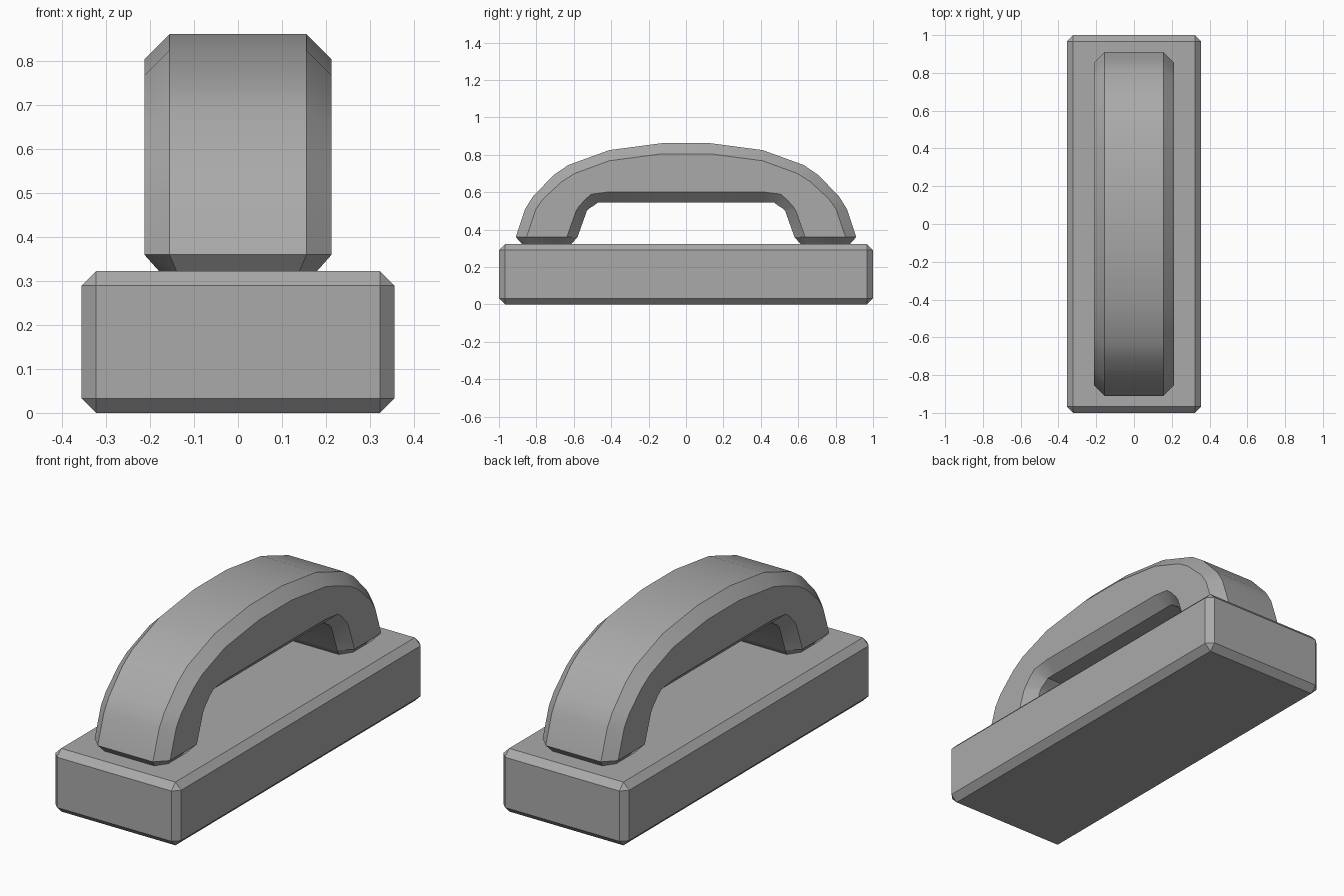
import bpy
import bmesh
from mathutils import Vector
from math import radians

cube = bpy.data.objects.get("Cube")
if cube:
    bpy.data.objects.remove(cube, do_unlink=True)

# Single grey material
grey = bpy.data.materials.new("plain grey")
grey.use_nodes = True
colour = (0.4, 0.4, 0.4, 1)
grey.diffuse_color = colour
grey.node_tree.nodes["Principled BSDF"].inputs["Base Color"].default_value = colour


def finish(name, bm):
    bmesh.ops.recalc_face_normals(bm, faces=bm.faces)
    mesh = bpy.data.meshes.new(name)
    bm.to_mesh(mesh)
    bm.free()
    mesh.materials.append(grey)
    obj = bpy.data.objects.new(name, mesh)
    bpy.context.collection.objects.link(obj)
    return obj


# Base block with chamfered edges
bm = bmesh.new()
bmesh.ops.create_cube(bm, size=1)
for v in bm.verts:
    v.co = (v.co.x * 0.712, v.co.y * 2, (v.co.z + 0.5) * 0.323)
bmesh.ops.bevel(bm, geom=bm.edges[:], offset=0.033, offset_type='OFFSET',
                segments=1, profile=0.5, affect='EDGES')
finish("base_block", bm)

# Handle: octagonal section swept over an arch (outer y, z, inner y, z)
CHAMFER = 0.057
half = [
    (0.91, 0.36, 0.58, 0.36),
    (0.86, 0.51, 0.53, 0.50),
    (0.82, 0.575, 0.515, 0.515),
    (0.71, 0.69, 0.49, 0.53),
    (0.63, 0.745, 0.47, 0.545),
    (0.41, 0.825, 0.41, 0.545),
    (0.13, 0.862, 0.13, 0.545),
]
foot = (0.877, 0.323, 0.613, 0.323)
stations = [(foot, 0.18)] + [(s, 0.213) for s in half]
stations += [((-a, b, -c, d), w) for (a, b, c, d), w in reversed(stations)]

bm = bmesh.new()
rings = []
for (oy, oz, iy, iz), width in stations:
    outer, inner = Vector((0, oy, oz)), Vector((0, iy, iz))
    step = (inner - outer).normalized() * CHAMFER
    flat = Vector((width - CHAMFER if width > 0.2 else 0.14, 0, 0))
    side = Vector((width, 0, 0))
    points = [outer - flat, outer + flat, outer + step + side, inner - step + side,
              inner + flat, inner - flat, inner - step - side, outer + step - side]
    rings.append([bm.verts.new(p) for p in points])
for a, b in zip(rings, rings[1:]):
    for i in range(8):
        j = (i + 1) % 8
        bm.faces.new((a[i], a[j], b[j], b[i]))
bm.faces.new(rings[0])
bm.faces.new(rings[-1])
handle = finish("arched_handle", bm)

# Smooth the arch, keep the chamfer lines crisp
bpy.ops.object.select_all(action='DESELECT')
handle.select_set(True)
bpy.context.view_layer.objects.active = handle
bpy.ops.object.shade_smooth_by_angle(angle=radians(30))
